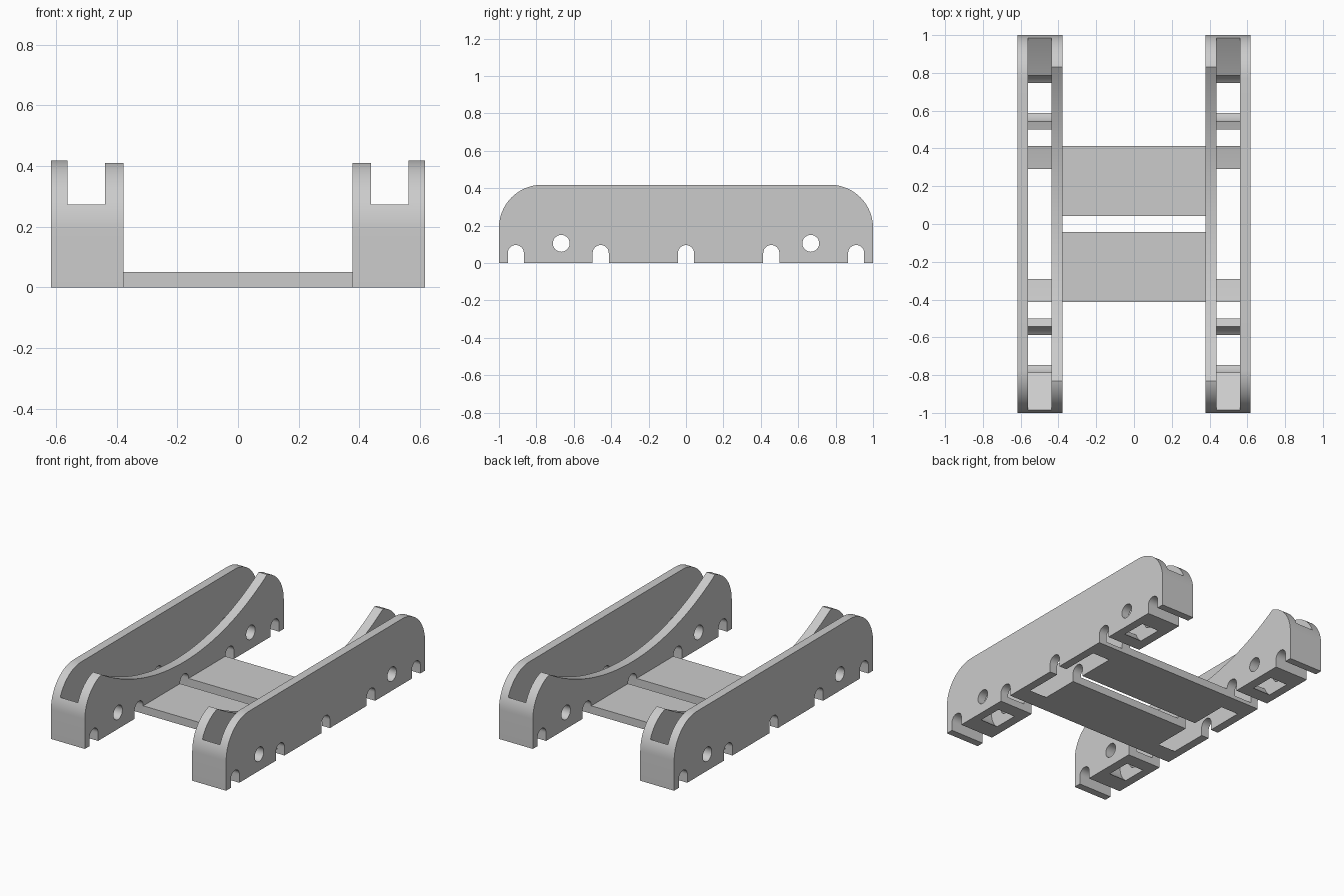
import bpy, bmesh, math

cube = bpy.data.objects.get("Cube")
if cube:
    bpy.data.objects.remove(cube)

grey = bpy.data.materials.new("plain grey")
grey.use_nodes = True
colour = (0.6, 0.6, 0.6, 1)
grey.diffuse_color = colour
grey.node_tree.nodes["Principled BSDF"].inputs["Base Color"].default_value = colour

INNER, SLOT_IN, SLOT_OUT, OUTER = 0.378, 0.438, 0.5625, 0.6165
HEIGHT, CORNER = 0.418, 0.23
ARC_Z = 1.758  # height of the shared centre of the two big arcs


def arc(cy, cz, r, start, end, steps):
    """Points on a circle in the y-z plane, angles in degrees."""
    angles = [math.radians(start + (end - start) * i / steps) for i in range(steps + 1)]
    return [(cy + r * math.cos(a), cz + r * math.sin(a)) for a in angles]


def circle(cy, cz, r, steps):
    return arc(cy, cz, r, 0, 360, steps)[:-1]


def extrude(name, profile, x0, x1):
    """Extrude a y-z profile from x0 to x1."""
    bm = bmesh.new()
    face = bm.faces.new([bm.verts.new((x0, y, z)) for y, z in profile])
    geom = bmesh.ops.extrude_face_region(bm, geom=[face])["geom"]
    moved = [v for v in geom if isinstance(v, bmesh.types.BMVert)]
    bmesh.ops.translate(bm, verts=moved, vec=(x1 - x0, 0, 0))
    bmesh.ops.recalc_face_normals(bm, faces=bm.faces[:])
    mesh = bpy.data.meshes.new(name)
    bm.to_mesh(mesh)
    bm.free()
    mesh.materials.append(grey)
    obj = bpy.data.objects.new(name, mesh)
    bpy.context.collection.objects.link(obj)
    return obj


def select(obj):
    bpy.ops.object.select_all(action="DESELECT")
    obj.select_set(True)
    bpy.context.view_layer.objects.active = obj


def cut(obj, profile, x0, x1):
    cutter = extrude("cutter", profile, x0, x1)
    cutter.hide_render = True
    mod = obj.modifiers.new("cut", "BOOLEAN")
    mod.operation, mod.solver, mod.object = "DIFFERENCE", "EXACT", cutter
    select(obj)
    bpy.ops.object.modifier_apply(modifier=mod.name)
    bpy.data.objects.remove(cutter)


def build_rail(name, side):
    # Long body with rounded upper ends
    y, z = 1 - CORNER, HEIGHT - CORNER
    body = [(-1, 0), (1, 0)] + arc(y, z, CORNER, 0, 90, 20) + arc(-y, z, CORNER, 90, 180, 20)
    rail = extrude(name, body, side * INNER, side * OUTER)
    # Low sweeping curve along the inner wall
    cut(rail, circle(0, ARC_Z, 1.585, 360), side * 0.3, side * 0.5)
    # Slot between the walls with a curved floor
    cut(rail, circle(0, ARC_Z, 1.782, 360), side * SLOT_IN, side * SLOT_OUT)
    # Roller pockets and their axle holes
    for y in (-0.667, 0.667):
        cut(rail, circle(y, 0.105, 0.132, 48), side * SLOT_IN, side * SLOT_OUT)
        cut(rail, circle(y, 0.105, 0.045, 32), side * 0.3, side * 0.7)
    # Arched notches along the bottom
    for y in (-0.91, -0.456, 0, 0.456, 0.91):
        notch = [(y - 0.043, -0.1), (y + 0.043, -0.1)] + arc(y, 0.053, 0.043, 0, 180, 20)
        cut(rail, notch, side * 0.3, side * 0.7)
    select(rail)
    bpy.ops.object.shade_smooth_by_angle(angle=math.radians(25))


build_rail("left_rail", 1)
build_rail("right_rail", -1)

# Flat plates joining the rails
for name, y0, y1 in (("front_plate", -0.413, -0.043), ("back_plate", 0.043, 0.413)):
    extrude(name, [(y0, 0), (y1, 0), (y1, 0.05), (y0, 0.05)], -INNER, INNER)
